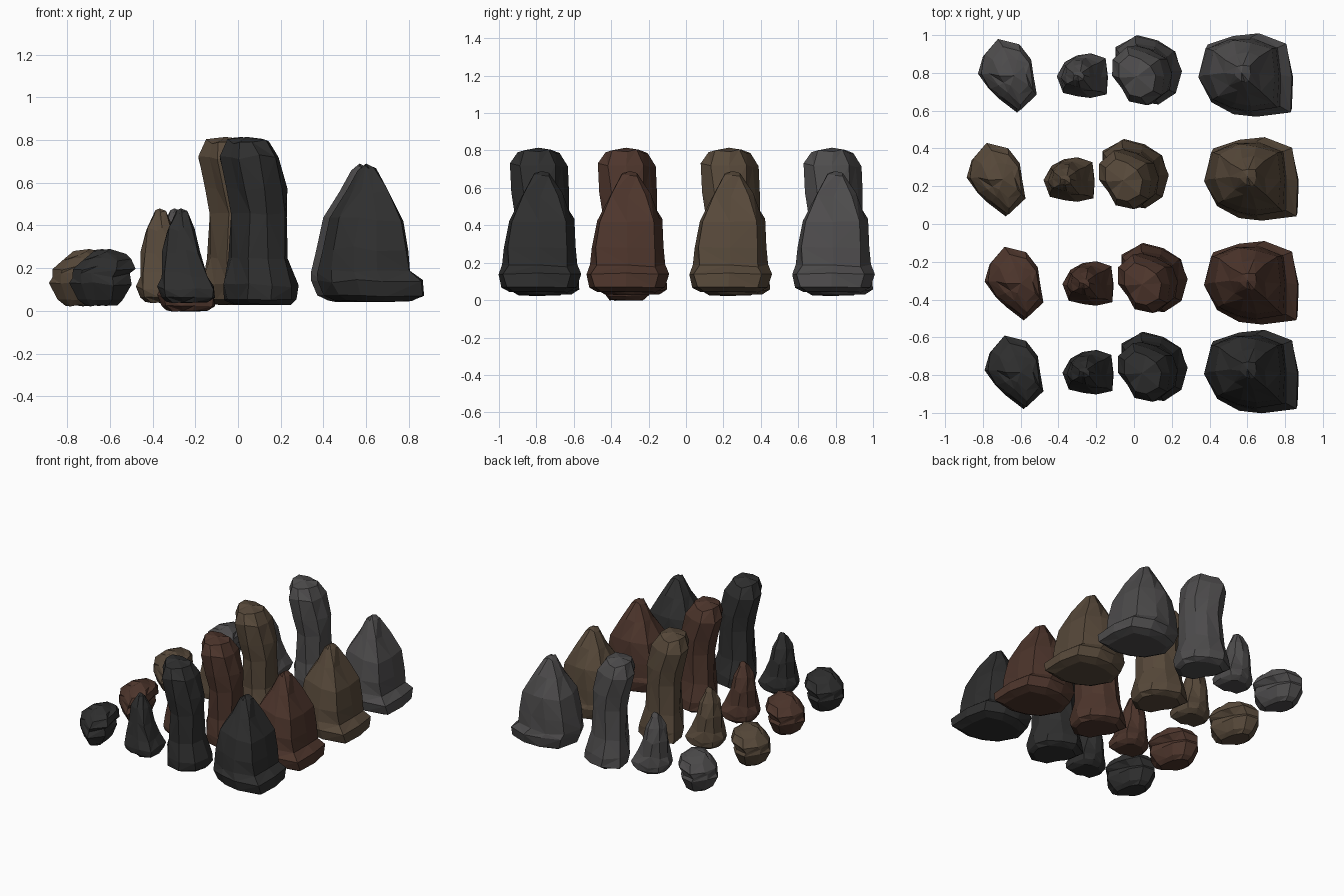
import bpy, bmesh, random
from math import cos, sin, tau

if "Cube" in bpy.data.objects:
    bpy.data.objects.remove(bpy.data.objects["Cube"])

random.seed(7)


def rock_mesh(name, radii, rings, ratio, lean, chip=.012):
    """Loft an irregular plan outline (radii at even angles) through rings of (z, x_min, x_max).
    ratio = depth/width at base and top; lean = y shift of the centre at the top."""
    n = len(radii)
    plan = [(r * cos(tau * k / n), r * sin(tau * k / n)) for k, r in enumerate(radii)]
    lo = [min(p[i] for p in plan) for i in (0, 1)]
    span = [max(p[i] for p in plan) - lo[i] for i in (0, 1)]
    # underside ring: the first ring shrunk and dropped
    z0, a0, b0 = rings[0]
    inset = (b0 - a0) * .12
    rings = [(z0 - .025, a0 + inset, b0 - inset)] + rings
    z_low, z_high = rings[0][0], rings[-1][0]
    bm = bmesh.new()
    loops = []
    for i, (z, x0, x1) in enumerate(rings):
        t = (z - z_low) / (z_high - z_low)
        depth = (x1 - x0) * (ratio[0] + (ratio[1] - ratio[0]) * t)
        dz = .004 if i < 2 else chip
        loops.append([bm.verts.new((
            x0 + (px - lo[0]) / span[0] * (x1 - x0) + random.uniform(-.008, .008),
            lean * t + ((py - lo[1]) / span[1] - .5) * depth + random.uniform(-.008, .008),
            z + random.uniform(-dz, dz))) for px, py in plan])
    # flat triangular facets with random diagonals
    for a, b in zip(loops, loops[1:]):
        for k in range(n):
            m = (k + 1) % n
            if random.random() < .5:
                tris = (a[k], a[m], b[m]), (a[k], b[m], b[k])
            else:
                tris = (a[k], a[m], b[k]), (a[m], b[m], b[k])
            for tri in tris:
                bm.faces.new(tri)
    # closed crown and underside
    tip = bm.verts.new(((x0 + x1) / 2, lean, z_high + .02))
    for k in range(n):
        bm.faces.new((loops[-1][k], loops[-1][(k + 1) % n], tip))
    bm.faces.new(loops[0])
    bmesh.ops.recalc_face_normals(bm, faces=bm.faces)
    mesh = bpy.data.meshes.new(name)
    bm.to_mesh(mesh)
    bm.free()
    return mesh


# Four rock shapes, each shared by all four rows
peak = rock_mesh(
    "peak_rock", [.225, .25, .2, .2, .235, .23, .2, .175, .19, .27],
    [(.07, -.21, .26), (.14, -.235, .25), (.18, -.235, .195), (.29, -.22, .19),
     (.43, -.185, .16), (.56, -.11, .09), (.67, -.05, .03)], (.85, 1.1), .015)
column = rock_mesh(
    "column_rock", [.17, .17, .16, .185, .19, .15, .12, .16, .18, .18],
    [(.055, -.16, .18), (.12, -.17, .18), (.25, -.14, .14), (.45, -.13, .135),
     (.57, -.15, .13), (.72, -.185, .09), (.795, -.155, .04)], (1.05, 1.1), -.04)
spire = rock_mesh(
    "small_spire", [.125, .14, .12, .11, .115, .13, .12, .1, .11, .155],
    [(.065, -.12, .13), (.105, -.13, .135), (.17, -.12, .095), (.28, -.11, .065),
     (.38, -.09, .035), (.46, -.05, .005)], (.9, 1), 0)
boulder = rock_mesh(
    "boulder", [.135, .15, .18, .2, .175, .16, .13, .14, .22, .2],
    [(.05, -.12, .09), (.13, -.16, .125), (.165, -.155, .11), (.20, -.145, .145),
     (.245, -.10, .13), (.27, -.05, .10)], (1.45, 1.25), 0)

# Rows front to back: colour, row y, x of each rock
ROWS = [
    ("black", (.028, .028, .028, 1), -.785, (.61, .10, -.245, -.625)),
    ("brown", (.075, .036, .025, 1), -.315, (.61, .10, -.245, -.625)),
    ("tan", (.095, .066, .042, 1), .235, (.61, .0, -.345, -.72)),
    ("grey", (.075, .072, .073, 1), .785, (.58, .07, -.275, -.66)),
]

for colour, rgba, row_y, x_positions in ROWS:
    mat = bpy.data.materials.new(colour + "_stone")
    mat.diffuse_color = rgba
    mat.use_nodes = True
    mat.node_tree.nodes["Principled BSDF"].inputs["Base Color"].default_value = mat.diffuse_color
    for shape, x in zip((peak, column, spire, boulder), x_positions):
        mesh = shape.copy()
        mesh.materials.append(mat)
        rock = bpy.data.objects.new(f"{colour}_{shape.name}", mesh)
        sunk = -.04 if colour == "brown" and shape is spire else 0
        rock.location = (x, row_y + (.035 if shape is column else 0), sunk)
        bpy.context.collection.objects.link(rock)
